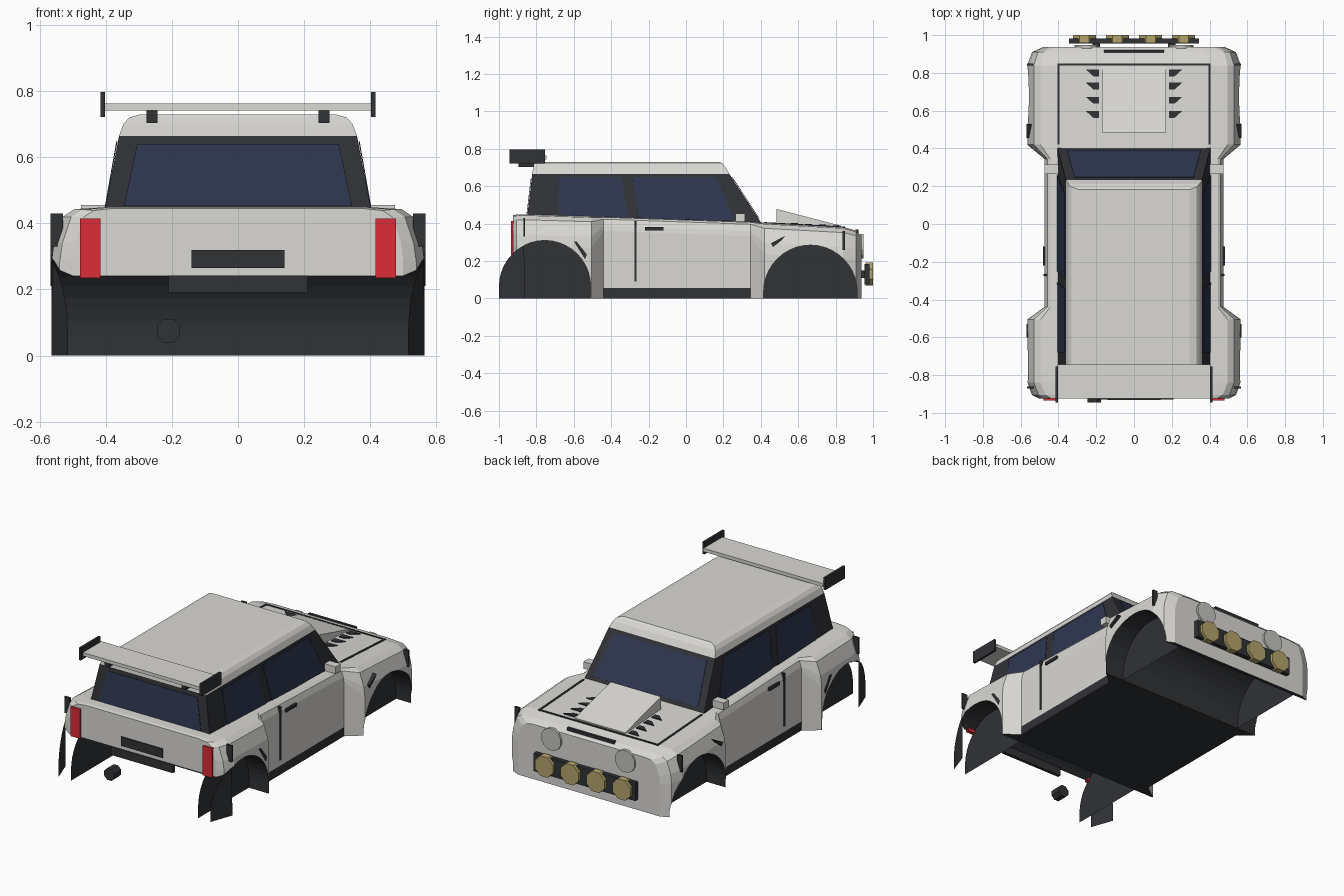
import bpy, bmesh, math
from mathutils import Vector as V

if "Cube" in bpy.data.objects:
    bpy.data.objects.remove(bpy.data.objects["Cube"])

def mat(name, c):
    m = bpy.data.materials.new(name)
    m.diffuse_color = (*c, 1)
    m.use_nodes = True
    m.node_tree.nodes["Principled BSDF"].inputs["Base Color"].default_value = m.diffuse_color
    return m

WHITE = mat("off_white", (.70, .69, .66))
DARK = mat("dark_trim", (.03, .032, .036))
GLASS = mat("blue_glass", (.028, .037, .08))
RED = mat("red", (.72, .025, .04))
YELLOW = mat("yellow", (.45, .37, .15))
LENS = mat("lens", (.55, .55, .51))

def make(name, bm, *mats):
    bmesh.ops.recalc_face_normals(bm, faces=bm.faces)
    me = bpy.data.meshes.new(name)
    bm.to_mesh(me)
    bm.free()
    for m in mats:
        me.materials.append(m)
    ob = bpy.data.objects.new(name, me)
    bpy.context.collection.objects.link(ob)
    return ob

def panel(name, pts, m, ext=None):
    """Polygon, optionally extruded along a vector."""
    bm = bmesh.new()
    f = bm.faces.new([bm.verts.new(p) for p in pts])
    if ext is not None:
        r = bmesh.ops.extrude_face_region(bm, geom=[f], use_keep_orig=True)
        for v in r["geom"]:
            if isinstance(v, bmesh.types.BMVert):
                v.co += V(ext)
    return make(name, bm, m)

def box(name, x0, x1, y0, y1, z0, z1, m):
    return panel(name, [(x0, y0, z0), (x1, y0, z0), (x1, y1, z0), (x0, y1, z0)], m, (0, 0, z1 - z0))

def disc(name, x, z, y0, y1, r, n, m):
    pts = [(x + r * math.cos((i + .5) * math.tau / n), y0, z + r * math.sin((i + .5) * math.tau / n)) for i in range(n)]
    return panel(name, pts, m, (0, y1 - y0, 0))

def loft(rings):
    bm = bmesh.new()
    rv = [[bm.verts.new(p) for p in r] for r in rings]
    n = len(rv[0])
    for a, b in zip(rv, rv[1:]):
        for i in range(n):
            bm.faces.new((a[i], a[(i + 1) % n], b[(i + 1) % n], b[i]))
    bm.faces.new(rv[0])
    bm.faces.new(rv[-1])
    return bm

# Body shell: stations of (y, half width, top height, shoulder size)
stations = [(-.925, .50, .445, .9), (-.905, .54, .449, 1), (-.84, .565, .45, 1), (-.505, .565, .44, 1),
            (-.44, .475, .437, .45), (.345, .475, .41, .45), (.42, .565, .405, 1), (.84, .565, .382, 1),
            (.91, .54, .362, .9), (.937, .48, .335, .8)]
rings = []
for y, w, t, s in stations:
    half = [(w, 0), (w, .055), (w, t - .17 * s), (w - .008 * s, t - .11 * s),
            (w - .035 * s, t - .03 * s), (w - .07 * s, t - .007 * s), (.38, t)]
    rings.append([V((x, y, z)) for x, z in half] + [V((-x, y, z)) for x, z in reversed(half)])
bm = loft(rings)
bmesh.ops.recalc_face_normals(bm, faces=bm.faces)
for f in bm.faces:
    c = f.calc_center_median()
    sill = c.z < .05 and -.44 < c.y < .3
    f.material_index = int(f.normal.z < -.9 or sill)
body = make("body_shell", bm, WHITE, DARK)

# Wheel arches cut across the body, with inner walls
def arch(cy, cz, r, zlow):
    pts = [(cy - r * math.cos(i * math.pi / 20), cz + r * math.sin(i * math.pi / 20)) for i in range(21)]
    return [(cy - r, zlow)] + pts + [(cy + r, zlow)]

for end, cy, cz, r in (("rear", -.755, .065, .245), ("front", .665, .035, .25)):
    cut = panel(end + "_arch_cutter", [(-.8, y, z) for y, z in arch(cy, cz, r, -.1)], WHITE, (1.6, 0, 0))
    cut.data.materials.append(DARK)
    for p in cut.data.polygons:
        p.material_index = 1
    cut.hide_render = True
    cut.hide_viewport = True
    mod = body.modifiers.new(end + "_arch", "BOOLEAN")
    mod.operation, mod.solver, mod.object = "DIFFERENCE", "EXACT", cut
    for s in (-1, 1):
        panel(end + "_well_wall", [(s * .43, y, z) for y, z in arch(cy, cz, r, 0)], DARK)

# Rear flaps behind the wheels
flap = [(y, z) for y, z in arch(-.755, .065, .245, 0) if y < -.85] + [(-.86, 0)]
for s in (-1, 1):
    panel("rear_flap", [(s * (.565 - (-.86 - y) * .36), y, z) for y, z in flap], DARK)

# Cabin frame and roof
B = [V(p) for p in ((-.405, -.85, .43), (.405, -.85, .43), (.405, .405, .40), (-.405, .405, .40))]
T = [V(p) for p in ((-.36, -.822, .665), (.36, -.822, .665), (.36, .232, .665), (-.36, .232, .665))]
make("cabin_frame", loft([B, T]), DARK)
roof = []
for w, y0, y1, z in ((.36, -.822, .232, .665), (.347, -.817, .212, .70), (.33, -.813, .195, .72), (.295, -.81, .183, .73)):
    roof.append([(-w, y0, z), (w, y0, z), (w, y1, z), (-w, y1, z)])
make("roof", loft(roof), WHITE)

# Windows, placed on the sloping cabin faces by x or y and height
def glass(name, pts, normal):
    n = V(normal)
    panel(name, [V(p) + n * .002 for p in pts], GLASS, n * .003)

def side_x(z): return .405 - (z - .41) * .045 / .255
def screen_y(z): return .405 - (z - .40) * .173 / .265
def rear_y(z): return -.85 + (z - .43) * .028 / .235

glass("windscreen", [(x, screen_y(z), z) for x, z in ((-.355, .425), (.355, .425), (.315, .645), (-.315, .645))], (0, .84, .55))
glass("rear_window", [(x, rear_y(z), z) for x, z in ((-.345, .452), (.345, .452), (.305, .64), (-.305, .64))], (0, -1, .1))
for s in (-1, 1):
    for nm, q in (("rear_side_window", ((-.68, .425), (-.31, .425), (-.345, .648), (-.68, .648))),
                  ("door_window", ((-.25, .422), (.26, .418), (.16, .648), (-.285, .648)))):
        glass(nm, [(s * side_x(z), y, z) for y, z in q], (s, 0, .17))

# Bonnet: shut lines, scoop, louvres, slot
def hz(y): return .405 - .0548 * (y - .42)

for s in (-1, 1):
    x = s * .40
    panel("bonnet_side_gap", [(x - .006, .42, hz(.42) - .006), (x + .006, .42, hz(.42) - .006),
                              (x + .006, .845, hz(.845) - .006), (x - .006, .845, hz(.845) - .006)], DARK, (0, 0, .009))
    for y in (.80, .73, .655, .58):
        panel("bonnet_louvre", [(s * .185, y - .018, hz(y)), (s * .215, y - .018, hz(y)),
                                (s * .255, y + .018, hz(y)), (s * .185, y + .018, hz(y))], DARK, (0, 0, .006))
box("bonnet_front_gap", -.406, .406, .838, .849, .372, .385, DARK)
panel("bonnet_scoop", [(-.17, .485, .39), (-.17, .485, .478), (-.17, .83, .388), (-.17, .83, .375)], WHITE, (.34, 0, 0))
box("nose_slot", -.16, .16, .905, .922, .345, .368, DARK)

# Headlights and lamp bar
for s in (-1, 1):
    disc("headlight", s * .25, .28, .93, .948, .068, 12, LENS)
    box("lamp_bracket", s * .2 - .02, s * .2 + .02, .93, .96, .11, .15, DARK)
box("lamp_bar", -.345, .345, .955, .982, .075, .185, DARK)
for i in range(4):
    disc("rally_lamp", -.2625 + .175 * i, .13, .96, 1.0, .066, 8, YELLOW)

# Rear wing
box("wing_blade", -.405, .405, -.925, -.745, .742, .763, WHITE)
for s in (-1, 1):
    box("wing_end_plate", s * .402, s * .416, -.945, -.755, .722, .797, DARK)
    box("wing_strut", s * .243, s * .277, -.895, -.80, .704, .742, DARK)

# Rear details
for s in (-1, 1):
    box("tail_light", s * .416, s * .478, -.935, -.91, .235, .415, RED)
box("plate_panel", -.14, .14, -.932, -.915, .265, .32, DARK)
box("rear_bar", -.21, .21, -.93, -.91, .19, .242, DARK)
disc("exhaust", -.21, .075, -.945, -.88, .038, 8, DARK)

# Side details: door gap, handle, mirror, fender slits
for s in (-1, 1):
    box("door_gap", s * .45, s * .479, -.276, -.264, .09, .415, DARK)
    box("door_handle", s * .47, s * .483, -.22, -.12, .364, .382, DARK)
    box("mirror", s * .40, s * .475, .265, .315, .412, .455, WHITE)
    box("rear_fender_slit", s * .53, s * .567, -.87, -.86, .33, .43, DARK)
    box("front_fender_slit", s * .535, s * .567, .838, .85, .26, .36, DARK)
    panel("rear_arch_vent", [(s * .55, -.60, .305), (s * .55, -.585, .305), (s * .55, -.53, .235), (s * .55, -.54, .21)],
          DARK, (s * .018, 0, 0))
    panel("front_arch_vent", [(s * .54, .455, .295), (s * .54, .53, .335), (s * .54, .51, .31), (s * .54, .465, .275)],
          DARK, (s * .028, 0, 0))
